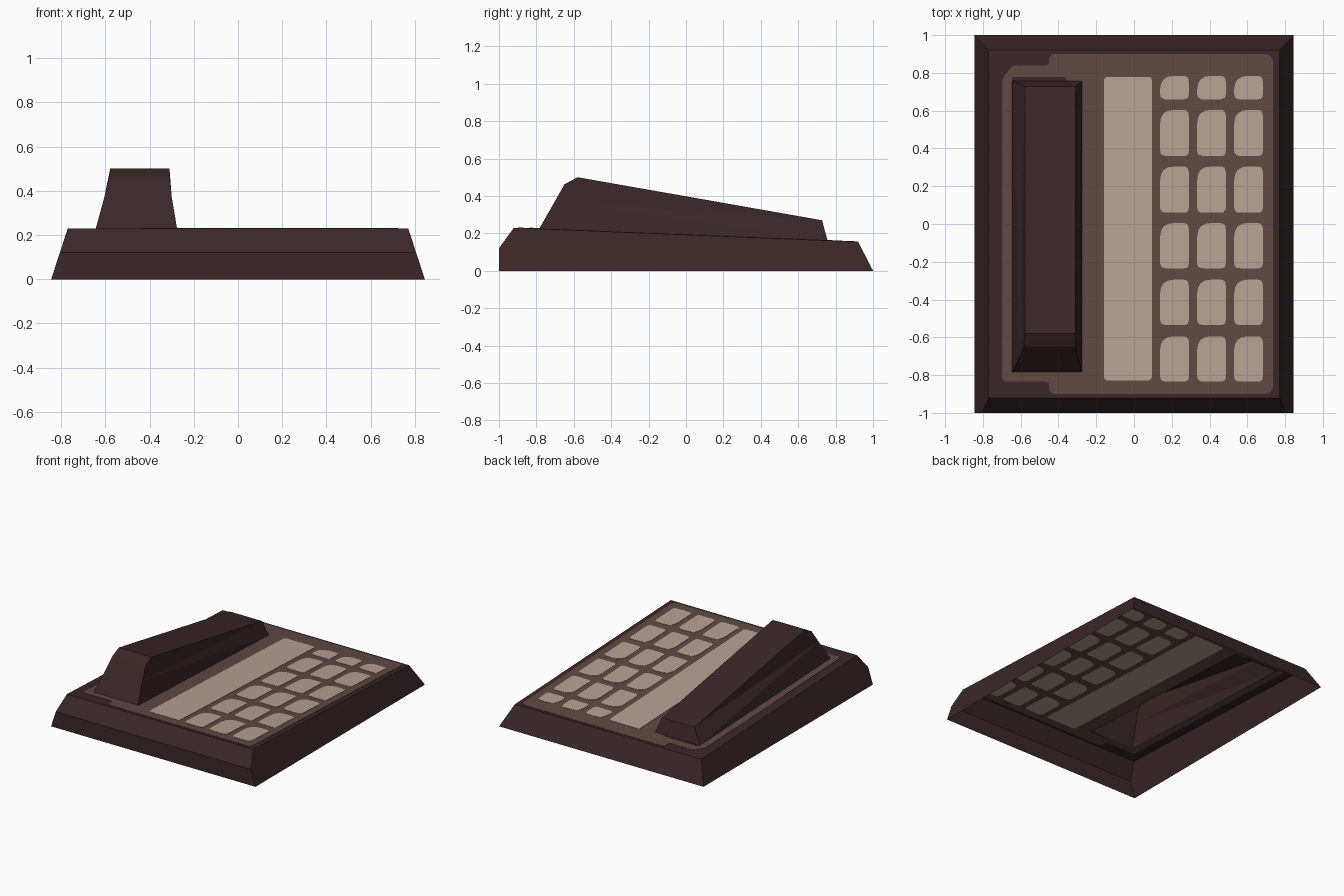
import bpy, bmesh, math
from mathutils import Vector

cube = bpy.data.objects.get("Cube")
if cube:
    bpy.data.objects.remove(cube, do_unlink=True)


def material(name, rgb):
    m = bpy.data.materials.new(name)
    m.use_nodes = True
    m.diffuse_color = (*rgb, 1)
    m.node_tree.nodes["Principled BSDF"].inputs["Base Color"].default_value = (*rgb, 1)
    return m


DARK = material("dark brown", (0.043, 0.020, 0.021))
MID = material("mid brown", (0.117, 0.066, 0.055))
LIGHT = material("light beige", (0.47, 0.355, 0.29))

# The top panel slopes down towards the back
FRONT_Z, BACK_Z, EDGE_Y = 0.23, 0.155, 0.92
SLOPE = (BACK_Z - FRONT_Z) / (2 * EDGE_Y)
MID_Z = (FRONT_Z + BACK_Z) / 2


def panel_z(y):
    return MID_Z + SLOPE * y


def add_mesh(name, bm, mat):
    me = bpy.data.meshes.new(name)
    bm.to_mesh(me)
    bm.free()
    me.materials.append(mat)
    ob = bpy.data.objects.new(name, me)
    bpy.context.collection.objects.link(ob)
    return ob


def rect(x0, x1, y0, y1):
    return [(x0, y0), (x1, y0), (x1, y1), (x0, y1)]


def rounded(corners, radii, steps=4):
    """Replace each corner with a small curve of the given reach."""
    pts, n = [], len(corners)
    for i, r in enumerate(radii):
        c = Vector(corners[i])
        a = c + (Vector(corners[i - 1]) - c).normalized() * r
        b = c + (Vector(corners[(i + 1) % n]) - c).normalized() * r
        if r == 0:
            pts.append(c)
            continue
        for k in range(steps + 1):
            t = k / steps
            pts.append(a * (1 - t) ** 2 + c * 2 * t * (1 - t) + b * t * t)
    return pts


def plate(name, outlines, half, mat):
    """Thin flat plate lying in the sloping panel, seen from both sides."""
    cu = bpy.data.curves.new(name, 'CURVE')
    cu.dimensions, cu.fill_mode, cu.extrude = '2D', 'BOTH', half
    for pts in outlines:
        sp = cu.splines.new('POLY')
        sp.points.add(len(pts) - 1)
        for p, q in zip(sp.points, pts):
            p.co = (q[0], q[1], 0, 1)
        sp.use_cyclic_u = True
    tmp = bpy.data.objects.new(name + " outline", cu)
    bpy.context.collection.objects.link(tmp)
    deps = bpy.context.evaluated_depsgraph_get()
    me = bpy.data.meshes.new_from_object(tmp.evaluated_get(deps))
    bpy.data.objects.remove(tmp, do_unlink=True)
    me.materials.clear()
    me.materials.append(mat)
    ob = bpy.data.objects.new(name, me)
    bpy.context.collection.objects.link(ob)
    ob.location.z = MID_Z
    ob.rotation_euler.x = math.atan(SLOPE)
    return ob


# Base shell, open below, with an opening under the handset
HX0, HX1, HY0, HY1 = -0.645, -0.275, -0.785, 0.757
bm = bmesh.new()
sides = {}
for s in (-1, 1):
    profile = [(0.845, -1, 0), (0.806, -1, 0.12), (0.77, -EDGE_Y, FRONT_Z),
               (0.77, EDGE_Y, BACK_Z), (0.845, 1, 0)]
    sides[s] = [bm.verts.new((s * x, y, z)) for x, y, z in profile]
    bm.faces.new(sides[s])
L, R = sides[-1], sides[1]
for i in (0, 1, 3):
    bm.faces.new((L[i], R[i], R[i + 1], L[i + 1]))
outer = [L[2], R[2], R[3], L[3]]
inner = [bm.verts.new((x, y, panel_z(y))) for x, y in rect(HX0, HX1, HY0, HY1)]
for i in range(4):
    j = (i + 1) % 4
    bm.faces.new((outer[i], outer[j], inner[j], inner[i]))
bmesh.ops.recalc_face_normals(bm, faces=bm.faces)
add_mesh("base_shell", bm, DARK)

# Handset: a tapering wedge, hollow from below
bm = bmesh.new()
sections = [  # left x, right x, y, z
    (HX0, HX1, HY0, panel_z(HY0)), (-0.604, -0.30, -0.70, 0.373),
    (-0.583, -0.309, -0.65, 0.462), (-0.578, -0.31, -0.58, 0.50),
    (-0.578, -0.31, 0.727, 0.27), (HX0, HX1, HY1, panel_z(HY1))]
a = [bm.verts.new((s[0], s[2], s[3])) for s in sections]
b = [bm.verts.new((s[1], s[2], s[3])) for s in sections]
for i in range(len(a) - 1):
    bm.faces.new((a[i], b[i], b[i + 1], a[i + 1]))
for e in (a, b):
    bm.faces.new((e[0], e[1], e[5]))
    bm.faces.new((e[1], e[4], e[5]))
    bm.faces.new((e[1], e[2], e[3], e[4]))
bmesh.ops.recalc_face_normals(bm, faces=bm.faces)
add_mesh("handset", bm, DARK)

# Face plate with notched corners and a cut-out around the handset
face = [(-0.45, -0.9), (0.735, -0.9), (0.735, 0.9), (-0.45, 0.9), (-0.45, 0.84),
        (-0.64, 0.84), (-0.70, 0.77), (-0.70, -0.835), (-0.45, -0.835)]
radii = [0.03, 0.04, 0.04, 0.03, 0.02, 0.02, 0.03, 0.03, 0.02]
cutout = [(HX0, HY0), (HX1, HY0), (HX1, HY1), (-0.35, HY1), (-0.37, 0.78), (HX0, 0.78)]
plate("face_plate", [rounded(face, radii), cutout], 0.002, MID)

# Long label strip
plate("label_strip", [rounded(rect(-0.16, 0.095, -0.83, 0.78), [0.025] * 4)], 0.004, LIGHT)

# Key grid
rows = [(-0.835, -0.595), (-0.535, -0.295), (-0.235, 0.005),
        (0.06, 0.305), (0.36, 0.605), (0.66, 0.785)]
for r, (y0, y1) in enumerate(rows):
    for c in range(3):
        x = 0.138 + c * 0.196
        shape = rounded(rect(x, x + 0.152, y0, y1), [0.03, 0.025, 0.03, 0.075])
        plate(f"key_{r + 1}_{c + 1}", [shape], 0.004, LIGHT)
